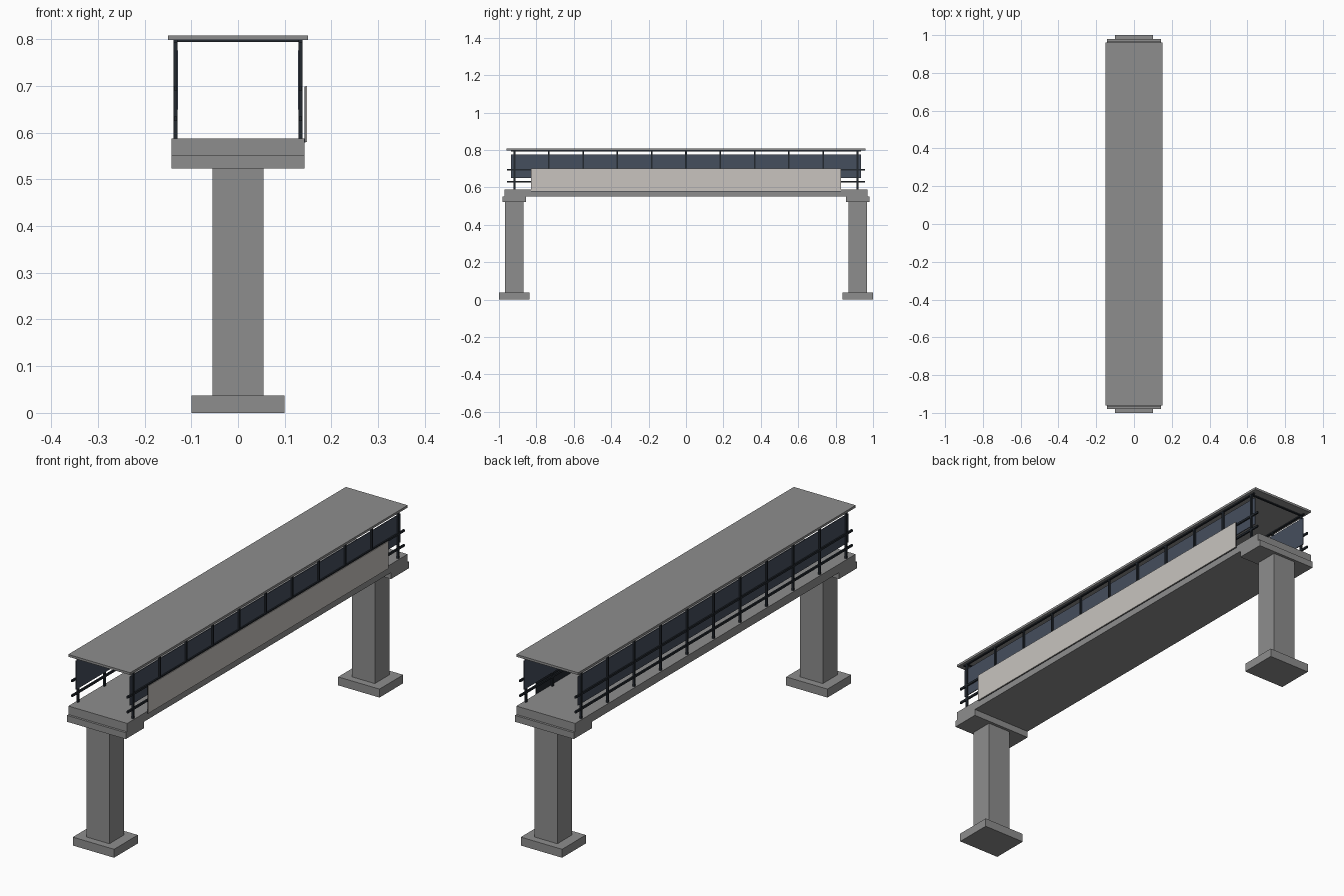
import bpy, bmesh
from mathutils import Matrix

if "Cube" in bpy.data.objects:
    bpy.data.objects.remove(bpy.data.objects["Cube"])


def material(name, rgb):
    m = bpy.data.materials.new(name)
    m.use_nodes = True
    m.diffuse_color = (*rgb, 1)
    m.node_tree.nodes["Principled BSDF"].inputs["Base Color"].default_value = (*rgb, 1)
    return m


concrete = material("grey concrete", (0.27, 0.27, 0.27))
steel = material("dark steel", (0.016, 0.021, 0.028))
screen = material("slate blue screen", (0.06, 0.077, 0.11))
sign = material("pale panel", (0.58, 0.55, 0.52))


def boxes(name, mat, spans):
    """One object made of boxes, each given as x, y and z ranges."""
    bm = bmesh.new()
    for span in spans:
        centre = [(a + b) / 2 for a, b in span]
        size = [b - a for a, b in span]
        bmesh.ops.create_cube(bm, size=1, matrix=Matrix.LocRotScale(centre, None, size))
    mesh = bpy.data.meshes.new(name)
    bm.to_mesh(mesh)
    bm.free()
    mesh.materials.append(mat)
    obj = bpy.data.objects.new(name, mesh)
    bpy.context.collection.objects.link(obj)
    return obj


def around(c, size):
    return (c - size / 2, c + size / 2)


# Piers at both ends: footing, column and cap
for end, s in (("front", -1), ("back", 1)):
    for part, half_x, y0, y1, z in (
        ("footing", 0.10, 0.836, 1.0, (0, 0.037)),
        ("column", 0.055, 0.868, 0.968, (0.037, 0.523)),
        ("cap", 0.1425, 0.855, 0.98, (0.523, 0.551)),
    ):
        boxes(f"{end}_{part}", concrete, [((-half_x, half_x), sorted((s * y0, s * y1)), z)])

# Walkway deck and flat roof
boxes("deck", concrete, [((-0.1425, 0.1425), (-0.97, 0.97), (0.551, 0.588))])
boxes("roof", concrete, [((-0.15, 0.15), (-0.96, 0.96), (0.798, 0.808))])

# Posts, handrails, roof beams and screens along both sides
post_y = [-0.917 + i * 0.1834 for i in range(11)]
for side, s in (("right", -1), ("left", 1)):
    x = around(s * 0.134, 0.008)
    boxes(f"{side}_posts", steel, [(x, around(y, 0.009), (0.588, 0.798)) for y in post_y])
    boxes(f"{side}_rails", steel,
          [(around(s * 0.134, 0.007), (-0.958, 0.958), around(z, 0.009)) for z in (0.63, 0.695)])
    boxes(f"{side}_roof_beam", steel, [(x, (-0.935, 0.935), (0.793, 0.798))])
    boxes(f"{side}_screen", screen, [(around(s * 0.130, 0.003), (-0.935, 0.935), (0.65, 0.776))])

# Cross beams under the roof ends
boxes("cross_beams", steel,
      [((-0.134, 0.134), around(y, 0.009), (0.794, 0.798)) for y in (post_y[0], post_y[-1])])

# Long panel on one side with a dark backing
boxes("panel_backing", steel, [((0.1425, 0.1445), (-0.83, 0.83), (0.579, 0.699))])
boxes("side_panel", sign, [((0.1445, 0.148), (-0.83, 0.83), (0.58, 0.70))])
